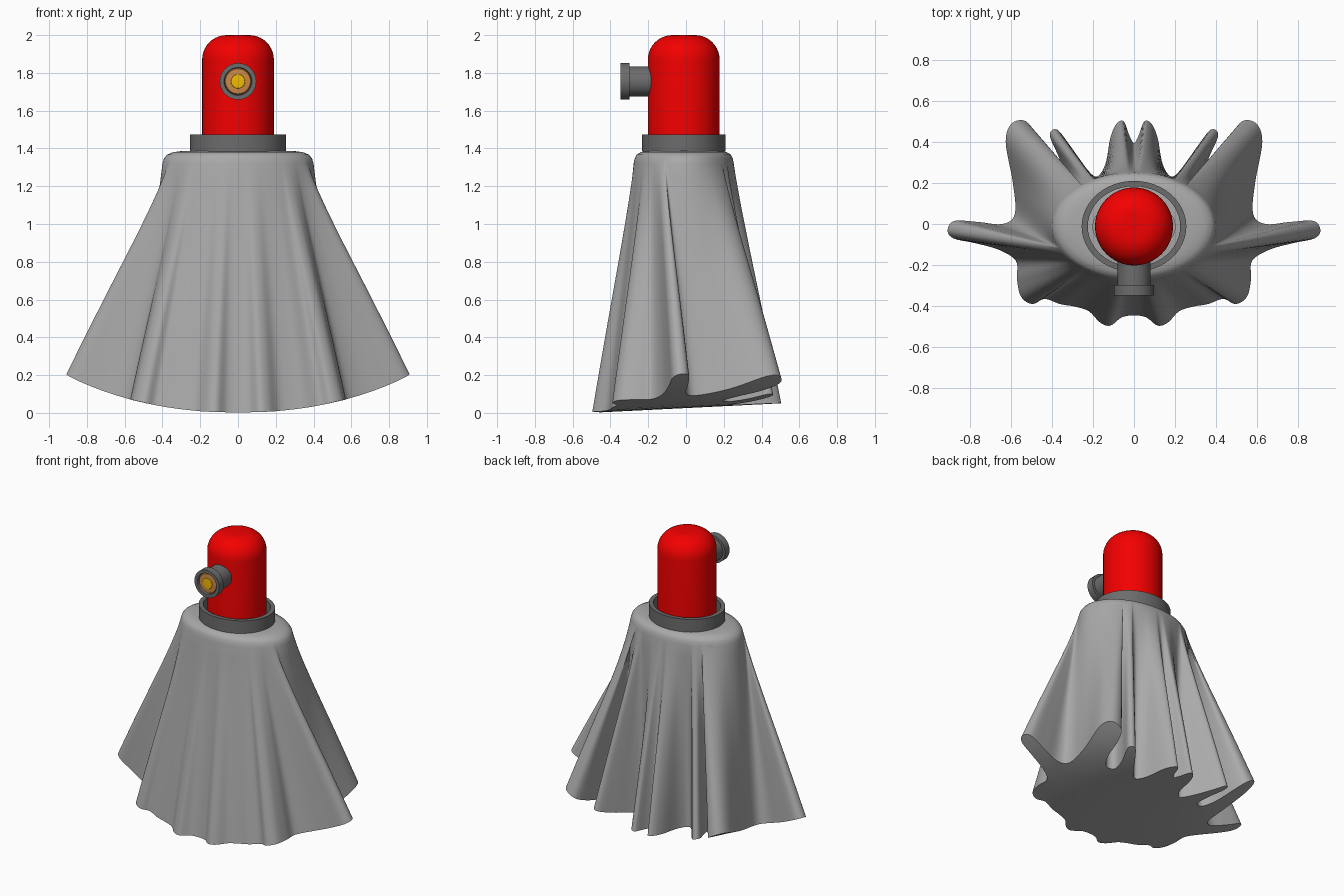
import bpy, bmesh, math
from mathutils import Vector, geometry

if "Cube" in bpy.data.objects:
    bpy.data.objects.remove(bpy.data.objects["Cube"])

CY = -0.012  # shared y centre of body, collar and shoulders


def material(name, color):
    m = bpy.data.materials.new(name)
    m.diffuse_color = color
    m.use_nodes = True
    m.node_tree.nodes["Principled BSDF"].inputs["Base Color"].default_value = m.diffuse_color
    return m


def mesh_object(name, verts, faces, mat=None, angle=40):
    me = bpy.data.meshes.new(name)
    me.from_pydata(verts, [], faces)
    ob = bpy.data.objects.new(name, me)
    bpy.context.collection.objects.link(ob)
    bm = bmesh.new()
    bm.from_mesh(me)
    bmesh.ops.remove_doubles(bm, verts=bm.verts, dist=1e-5)
    bmesh.ops.recalc_face_normals(bm, faces=bm.faces)
    bm.to_mesh(me)
    bm.free()
    if mat:
        me.materials.append(mat)
    bpy.ops.object.select_all(action='DESELECT')
    ob.select_set(True)
    bpy.context.view_layer.objects.active = ob
    bpy.ops.object.shade_smooth_by_angle(angle=math.radians(angle))
    return ob


def bridge(rings, n):
    return [(r * n + i, r * n + (i + 1) % n, (r + 1) * n + (i + 1) % n, (r + 1) * n + i)
            for r in range(rings - 1) for i in range(n)]


def lathe(name, profile, mat=None, n=48, sy=1.0):
    verts = [(r * math.cos(2 * math.pi * i / n), sy * r * math.sin(2 * math.pi * i / n), z)
             for r, z in profile for i in range(n)]
    return mesh_object(name, verts, bridge(len(profile), n), mat)


red = material("red", (0.9, 0.0, 0.0, 1))
orange = material("orange", (0.6, 0.25, 0.06, 1))
yellow = material("yellow", (0.9, 0.5, 0.0, 1))
dark_grey = material("dark_grey", (0.15, 0.15, 0.15, 1))
cloth_grey = material("cloth_grey", (0.4, 0.4, 0.4, 1))

# Red domed body
dome = [(0.06 + 0.13 * math.cos(a), 1.87 + 0.13 * math.sin(a))
        for a in [math.pi / 2 * k / 10 for k in range(11)]]
body = lathe("body", [(0, 1.38), (0.19, 1.38)] + dome + [(0, 2.0)], red)
body.location.y = CY

# Oval collar, open in the middle
collar = lathe("collar", [(0.225, 1.385), (0.255, 1.385), (0.255, 1.475),
                          (0.225, 1.475), (0.225, 1.385)], dark_grey, sy=0.87)
collar.location.y = CY

# Eye tube and lenses, turned about the y axis
eye_parts = [
    lathe("eye_tube", [(0, 0.15), (0.08, 0.15), (0.08, 0.298), (0.097, 0.298), (0.097, 0.348),
                       (0.074, 0.348), (0.07, 0.33), (0, 0.33)], dark_grey, 32),
    lathe("outer_lens", [(0.072, 0.33), (0.066, 0.338), (0.038, 0.341), (0, 0.341)], orange, 32),
    lathe("inner_lens", [(0.04, 0.338), (0.036, 0.343), (0, 0.345)], yellow, 32)]
for ob in eye_parts:
    ob.rotation_euler.x = math.pi / 2
    ob.location.z = 1.755

# Hem outline, right half from front to back
half = [(0, -0.445), (0.06, -0.455), (0.115, -0.495), (0.165, -0.48), (0.22, -0.425),
        (0.29, -0.402), (0.36, -0.39), (0.435, -0.365), (0.495, -0.39),
        (0.55, -0.355), (0.57, -0.27), (0.575, -0.18), (0.66, -0.125), (0.78, -0.092),
        (0.88, -0.07), (0.908, -0.03), (0.875, 0.015), (0.76, 0.01), (0.64, 0.0),
        (0.58, 0.05), (0.59, 0.2), (0.625, 0.4), (0.595, 0.49), (0.525, 0.5), (0.485, 0.42),
        (0.45, 0.28), (0.40, 0.20), (0.345, 0.22), (0.36, 0.31), (0.41, 0.43), (0.375, 0.46),
        (0.31, 0.38), (0.24, 0.28), (0.185, 0.23), (0.14, 0.29), (0.115, 0.42), (0.085, 0.488),
        (0.05, 0.5), (0.022, 0.43), (0, 0.395)]
ctrl = half + [(-x, y) for x, y in half[-2:0:-1]]


def closed_spline(pts, steps):
    out, n = [], len(pts)
    for i in range(n):
        a, b, c, d = (Vector(pts[(i + k) % n]) for k in (-1, 0, 1, 2))
        for s in range(steps):
            t = s / steps
            out.append(0.5 * (2 * b + (c - a) * t + (2 * a - 5 * b + 4 * c - d) * t * t
                              + (3 * b - a - 3 * c + d) * t ** 3))
    return out


def hem_z(x, y):
    return 0.003 + 0.05 * max(y + 0.45, 0) + (0.237 + 0.218 * y + 0.817 * y * y) * abs(x) ** 2.5


hem = closed_spline(ctrl, 5)
N = len(hem)

# Smoothed angles tie each hem point to the shoulder oval
dev, prev = [], -math.pi / 2
for i, p in enumerate(hem):
    a = math.atan2(p.y / 0.26, p.x / 0.4)
    a += 2 * math.pi * round((prev - a) / (2 * math.pi))
    prev = a
    dev.append(a + math.pi / 2 - 2 * math.pi * i / N)
for _ in range(40):
    dev = [(dev[i - 1] + dev[i] + dev[(i + 1) % N]) / 3 for i in range(N)]
angles = [2 * math.pi * i / N - math.pi / 2 + d for i, d in enumerate(dev)]
# Side folds start further forward on the shoulders
angles = [a - 0.4 * math.exp(-(a / 0.6) ** 2) + 0.4 * math.exp(-((a - math.pi) / 0.6) ** 2)
          for a in angles]

# Cloak: flat shoulders, rounded edge, then folds widening to the hem
verts = []
RX, RY, TOP, LEVELS = 0.4, 0.265, 1.32, 16
shoulder = [(0.5, 1.39), (0.75, 1.386), (0.86, 1.38), (0.94, 1.367), (0.98, 1.347)]
for k, z in shoulder:
    verts += [(RX * k * math.cos(a), CY + RY * k * math.sin(a), z) for a in angles]
for j in range(LEVELS + 1):
    t = j / LEVELS
    spread = t - 0.2 * t * (1 - t) ** 3
    for a, p in zip(angles, hem):
        s = Vector((RX * math.cos(a), CY + RY * math.sin(a)))
        q = s.lerp(p, spread)
        verts.append((q.x, q.y, TOP + (hem_z(p.x, p.y) - TOP) * t))
mesh_object("cloak", verts, bridge(len(shoulder) + LEVELS + 1, N), cloth_grey, 60)

# Gently curved underside closing the cloak
grid = [Vector((i * 0.08, j * 0.08)) for i in range(-11, 12) for j in range(-6, 7)]
res = geometry.delaunay_2d_cdt(hem + grid, [(i, (i + 1) % N) for i in range(N)],
                               [list(range(N))], 1, 1e-5)
under = mesh_object("cloak_underside", [(v.x, v.y, hem_z(v.x, v.y)) for v in res[0]],
                    [tuple(f) for f in res[2]], cloth_grey)
if sum(p.normal.z for p in under.data.polygons) > 0:
    under.data.flip_normals()
